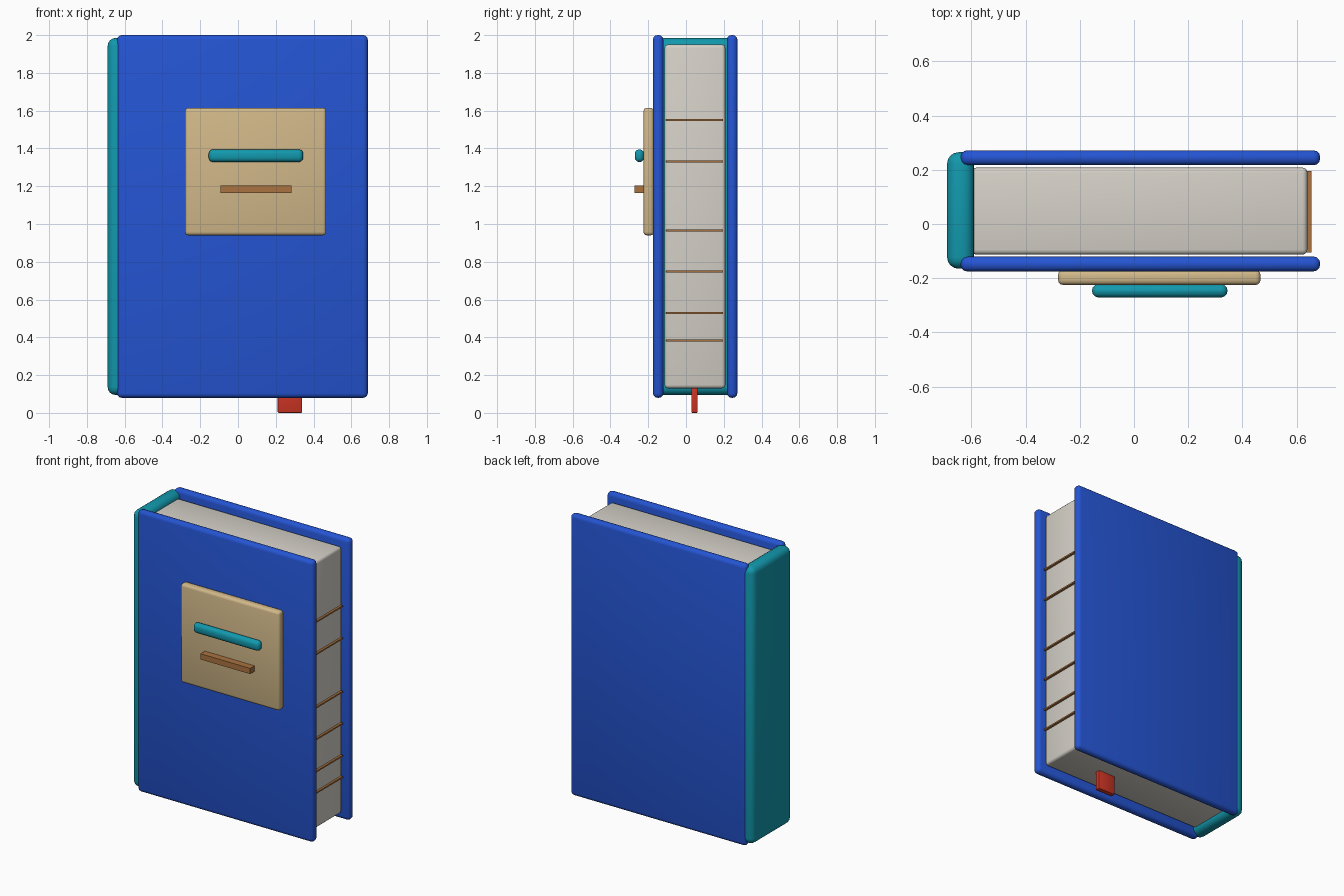
import bpy
import bmesh
import math
from mathutils import Vector

cube = bpy.data.objects.get("Cube")
if cube:
    bpy.data.objects.remove(cube, do_unlink=True)


def material(name, r, g, b):
    mat = bpy.data.materials.new(name)
    mat.use_nodes = True
    mat.diffuse_color = (r, g, b, 1)
    mat.node_tree.nodes["Principled BSDF"].inputs["Base Color"].default_value = (r, g, b, 1)
    return mat


BLUE = material("cover blue", 0.018, 0.09, 0.65)
TEAL = material("spine teal", 0.006, 0.32, 0.42)
CREAM = material("page cream", 0.67, 0.64, 0.58)
TAN = material("label tan", 0.64, 0.48, 0.25)
BROWN = material("line brown", 0.40, 0.17, 0.05)
RED = material("ribbon red", 0.62, 0.035, 0.018)


def box(name, mat, x, y, z, bevel=0.0, segments=3):
    """Box between the given (min, max) ranges with rounded edges."""
    low, high = (Vector(corner) for corner in zip(x, y, z))
    bm = bmesh.new()
    bmesh.ops.create_cube(bm, size=1)
    for v in bm.verts:
        v.co = (low + high) / 2 + v.co * (high - low)
    if bevel:
        bmesh.ops.bevel(bm, geom=bm.edges[:], offset=bevel, segments=segments,
                        profile=0.5, affect='EDGES', clamp_overlap=True)
    mesh = bpy.data.meshes.new(name)
    bm.to_mesh(mesh)
    bm.free()
    mesh.materials.append(mat)
    obj = bpy.data.objects.new(name, mesh)
    bpy.context.collection.objects.link(obj)
    if bevel:
        bpy.ops.object.select_all(action='DESELECT')
        obj.select_set(True)
        bpy.context.view_layer.objects.active = obj
        bpy.ops.object.shade_smooth_by_angle(angle=math.radians(40))
    return obj


# Covers, spine and page block
for side, y in (("front", (-0.175, -0.12)), ("back", (0.217, 0.272))):
    box(side + "_cover", BLUE, (-0.64, 0.687), y, (0.08, 2.0), 0.024)
box("spine", TEAL, (-0.69, -0.59), (-0.165, 0.265), (0.095, 1.985), 0.042, 4)
box("page_block", CREAM, (-0.6, 0.64), (-0.113, 0.208), (0.13, 1.95), 0.018)

# Thin lines across the page edges
for i, z in enumerate((0.383, 0.529, 0.749, 0.966, 1.33, 1.55)):
    box(f"page_line_{i + 1}", BROWN, (0.63, 0.655), (-0.105, 0.195),
        (z - 0.005, z + 0.005))

# Label with a rounded bar and a square bar
box("label", TAN, (-0.28, 0.467), (-0.225, -0.17), (0.94, 1.615), 0.018)
box("title_bar", TEAL, (-0.155, 0.345), (-0.271, -0.222), (1.328, 1.395), 0.023)
box("subtitle_bar", BROWN, (-0.092, 0.282), (-0.272, -0.22), (1.165, 1.204))

# Ribbon hanging below the pages
box("ribbon", RED, (0.21, 0.34), (0.028, 0.062), (0.0, 0.2), 0.005, 2)
